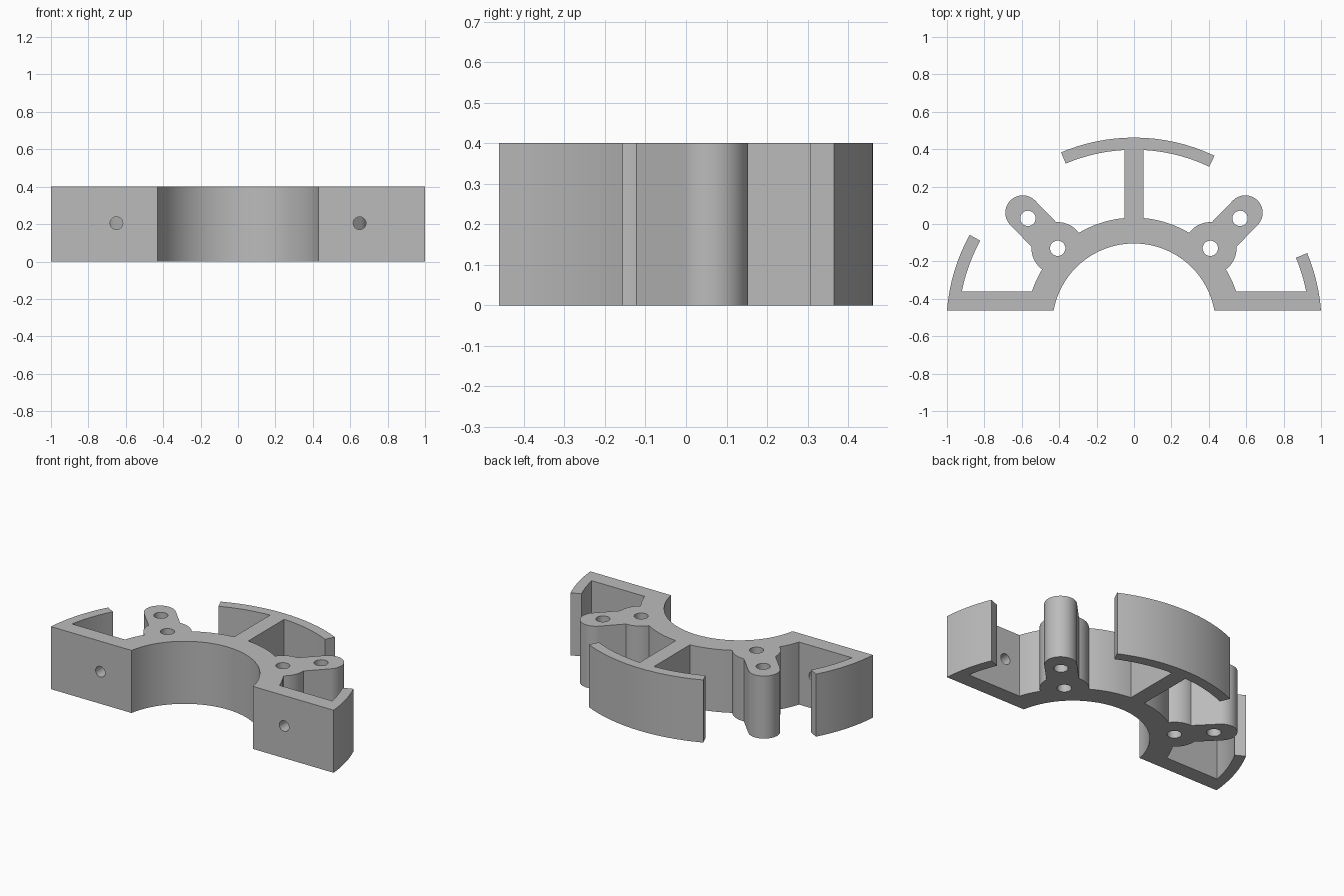
import bpy, bmesh
from math import radians, degrees, sin, cos, asin, acos, pi
from mathutils import Matrix, Vector

cube = bpy.data.objects.get("Cube")
if cube:
    bpy.data.objects.remove(cube, do_unlink=True)

HEIGHT = 0.4
CENTRE = Vector((0, -0.541))        # shared centre of all the rings
BORE, HUB, RIM_IN, RIM_OUT = 0.437, 0.575, 0.938, 1.003
FRONT, BAR_BACK = -0.462, -0.362    # front bar depth
STEM = 0.05                         # half width of the stem
PAD, PAD_R = Vector((0.408, -0.13)), 0.14
TIP, TIP_R = Vector((0.595, 0.06)), 0.093

grey = bpy.data.materials.new("plain grey")
grey.use_nodes = True
colour = (0.5, 0.5, 0.5, 1)
grey.diffuse_color = colour
grey.node_tree.nodes["Principled BSDF"].inputs["Base Color"].default_value = colour


def arc(centre, radius, start, end):
    """Points along an arc, angles in degrees."""
    steps = max(2, round(abs(end - start) / 3))
    angles = [radians(start + (end - start) * i / steps) for i in range(steps + 1)]
    return [centre + radius * Vector((cos(a), sin(a))) for a in angles]


def at_y(radius, y):
    """Angle where a ring crosses a given depth."""
    return degrees(asin((y - CENTRE.y) / radius))


def at_x(radius, x):
    return degrees(acos(x / radius))


def half_outline(guard_end, flange_end):
    """Outline of the +x half, from the bore's top round to the flange's top."""
    pad_dir = degrees((PAD - CENTRE).to_2d().angle_signed(Vector((1, 0))))
    notch = degrees(2 * asin(PAD_R / 2 / HUB))
    neck = degrees(asin(TIP_R / PAD_R))
    low, high = pad_dir - notch, pad_dir + notch
    to_pad = [(CENTRE + HUB * Vector((cos(radians(a)), sin(radians(a)))) - PAD)
              for a in (low, high)]
    pad_low, pad_high = (degrees(v.angle_signed(Vector((1, 0)))) for v in to_pad)
    pts = arc(CENTRE, BORE, 90, at_y(BORE, FRONT))                        # bore
    pts += arc(CENTRE, RIM_OUT, at_y(RIM_OUT, FRONT), guard_end)          # side guard
    pts += arc(CENTRE, RIM_IN, guard_end, at_y(RIM_IN, BAR_BACK))
    pts += arc(CENTRE, HUB, at_y(HUB, BAR_BACK), low)                     # hub
    pts += arc(PAD, PAD_R, pad_low, 45 - neck)                            # lug
    pts += arc(TIP, TIP_R, -45, 135)
    pts += arc(PAD, PAD_R, 45 + neck, pad_high)
    pts += arc(CENTRE, HUB, high, at_x(HUB, STEM))                        # hub to stem
    pts += arc(CENTRE, RIM_IN, at_x(RIM_IN, STEM), flange_end)            # back flange
    pts += arc(CENTRE, RIM_OUT, flange_end, 90)
    return pts


def finish(name, bm):
    bmesh.ops.recalc_face_normals(bm, faces=bm.faces)
    mesh = bpy.data.meshes.new(name)
    bm.to_mesh(mesh)
    bm.free()
    mesh.materials.append(grey)
    obj = bpy.data.objects.new(name, mesh)
    bpy.context.collection.objects.link(obj)
    return obj


# Bracket body: full outline extruded upwards
right = half_outline(22.6, 64.6)
left = [Vector((-p.x, p.y)) for p in half_outline(28.8, 67.1)]
outline = right + left[-2:0:-1]
bm = bmesh.new()
verts = [bm.verts.new((p.x, p.y, 0)) for p in outline]
bm.faces.new(verts)
bmesh.ops.remove_doubles(bm, verts=bm.verts, dist=0.002)
walls = bmesh.ops.extrude_face_region(bm, geom=bm.faces[:])
top = [v for v in walls["geom"] if isinstance(v, bmesh.types.BMVert)]
bmesh.ops.translate(bm, verts=top, vec=(0, 0, HEIGHT))
body = finish("bracket_body", bm)

# Lug holes (upright) and screw holes through the front bars
bm = bmesh.new()
for side in (-1, 1):
    spots = [(Vector((side * x, y, HEIGHT / 2)), 0.041, Matrix())
             for x, y in ((0.408, -0.13), (0.567, 0.03))]
    spots.append((Vector((side * 0.65, (FRONT + BAR_BACK) / 2, 0.205)), 0.034,
                  Matrix.Rotation(pi / 2, 4, "X")))
    for place, radius, turn in spots:
        depth = 0.2 if radius < 0.04 else 0.6
        bmesh.ops.create_cone(bm, cap_ends=True, segments=40, radius1=radius,
                              radius2=radius, depth=depth,
                              matrix=Matrix.Translation(place) @ turn)
cutter = finish("hole_cutter", bm)
cutter.hide_render = True

cut = body.modifiers.new("holes", "BOOLEAN")
cut.operation = "DIFFERENCE"
cut.solver = "EXACT"
cut.object = cutter
bpy.ops.object.select_all(action="DESELECT")
bpy.context.view_layer.objects.active = body
body.select_set(True)
bpy.ops.object.modifier_apply(modifier=cut.name)
bpy.data.objects.remove(cutter, do_unlink=True)
bpy.ops.object.shade_smooth_by_angle(angle=radians(25))
